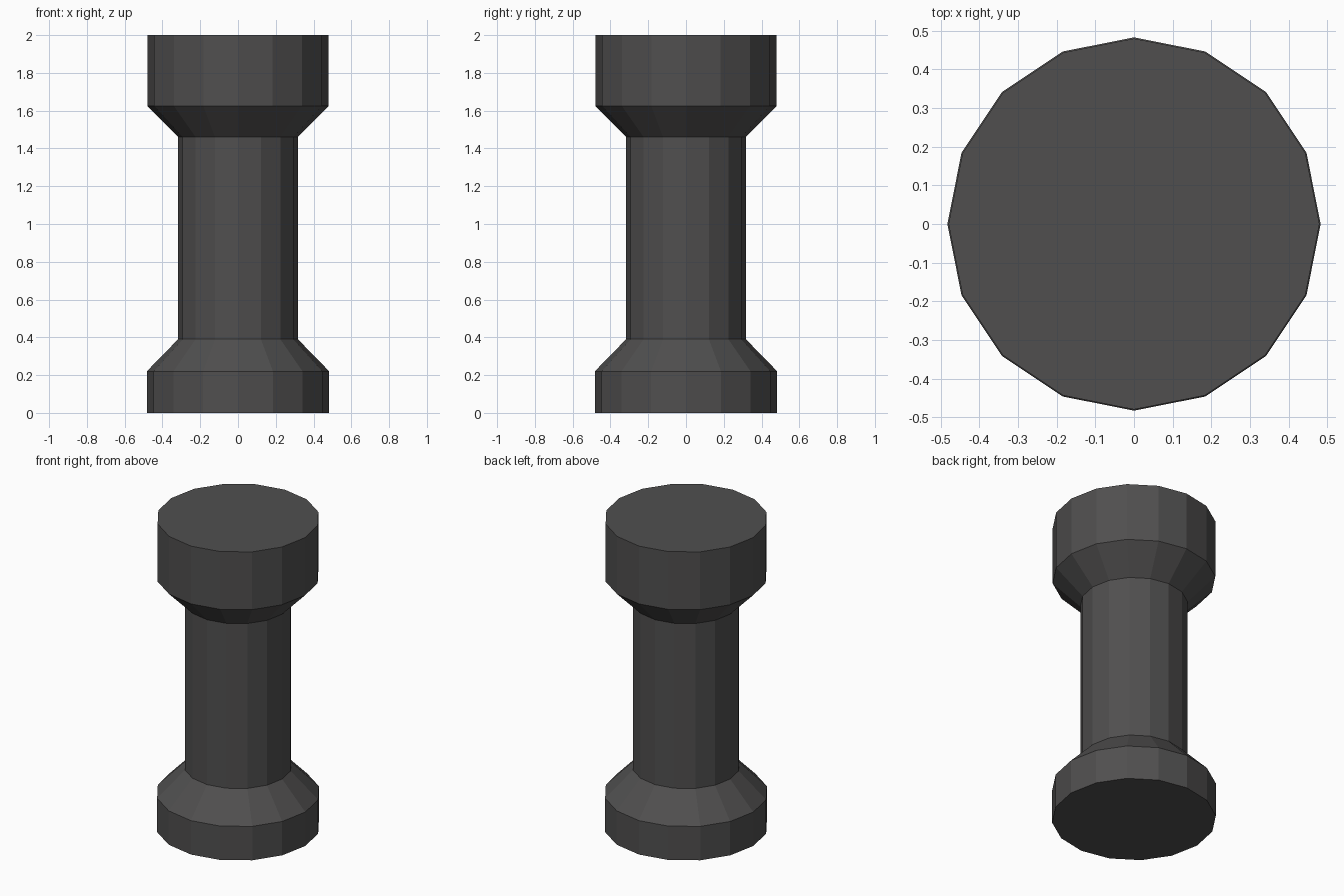
import bpy, bmesh
from math import cos, sin, tau

if "Cube" in bpy.data.objects:
    bpy.data.objects.remove(bpy.data.objects["Cube"])

SIDES = 16

# Pillar outline from foot to head: (radius, height)
PROFILE = [(0.483, 0.0), (0.483, 0.22), (0.317, 0.39),
           (0.317, 1.46), (0.48, 1.625), (0.48, 2.0)]


def turned(name, profile, sides):
    """Closed, flat-faced solid of revolution around z."""
    bm = bmesh.new()
    rings = [[bm.verts.new((r * cos(tau * i / sides), r * sin(tau * i / sides), z))
              for i in range(sides)] for r, z in profile]
    for low, high in zip(rings, rings[1:]):
        for i in range(sides):
            j = (i + 1) % sides
            bm.faces.new((low[i], low[j], high[j], high[i]))
    bm.faces.new(rings[0][::-1])
    bm.faces.new(rings[-1])
    mesh = bpy.data.meshes.new(name)
    bm.to_mesh(mesh)
    bm.free()
    obj = bpy.data.objects.new(name, mesh)
    bpy.context.collection.objects.link(obj)
    return obj


# Flared pillar in dark grey
pillar = turned("flared_pillar", PROFILE, SIDES)
dark = bpy.data.materials.new("dark_grey")
dark.diffuse_color = (0.08, 0.078, 0.078, 1)
dark.use_nodes = True
dark.node_tree.nodes["Principled BSDF"].inputs["Base Color"].default_value = dark.diffuse_color
pillar.data.materials.append(dark)
